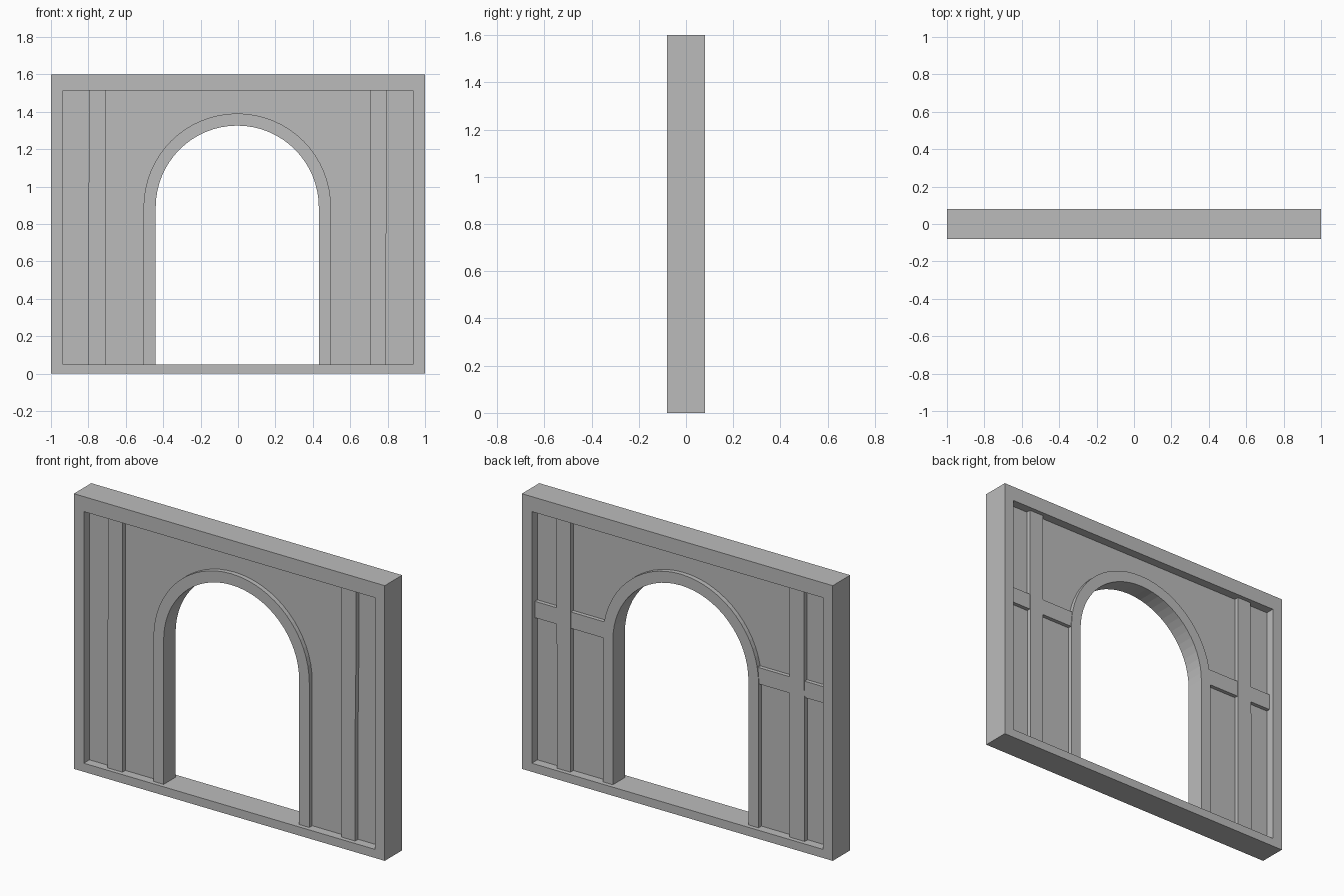
import bpy, bmesh, math

cube = bpy.data.objects.get("Cube")
if cube:
    bpy.data.objects.remove(cube, do_unlink=True)

mat = bpy.data.materials.new("plain grey")
mat.use_nodes = True
grey = (0.5, 0.5, 0.5, 1)
mat.diffuse_color = grey
mat.node_tree.nodes["Principled BSDF"].inputs["Base Color"].default_value = grey


def prism(name, outline, y0, y1):
    """Extrude an (x, z) outline from y0 to y1."""
    bm = bmesh.new()
    face = bm.faces.new([bm.verts.new((x, y0, z)) for x, z in outline])
    ext = bmesh.ops.extrude_face_region(bm, geom=[face])
    verts = [v for v in ext["geom"] if isinstance(v, bmesh.types.BMVert)]
    bmesh.ops.translate(bm, verts=verts, vec=(0, y1 - y0, 0))
    bmesh.ops.recalc_face_normals(bm, faces=bm.faces)
    mesh = bpy.data.meshes.new(name)
    bm.to_mesh(mesh)
    bm.free()
    mesh.materials.append(mat)
    obj = bpy.data.objects.new(name, mesh)
    bpy.context.collection.objects.link(obj)
    return obj


def box(name, x0, x1, z0, z1, y0, y1):
    return prism(name, [(x0, z0), (x1, z0), (x1, z1), (x0, z1)], y0, y1)


FRAME, TRIM, WALL = 0.08, 0.055, 0.028    # half depths
LOW, HIGH, SIDE = 0.05, 1.513, 0.936      # inside of the frame
SPRING, R_IN, R_OUT, CX = 0.89, 0.436, 0.501, -0.004
SEGMENTS = 32


def arc(radius):
    """Half circle from right to left."""
    return [(CX + radius * math.cos(math.pi * i / SEGMENTS),
             SPRING + radius * math.sin(math.pi * i / SEGMENTS))
            for i in range(SEGMENTS + 1)]


# Outer frame
box("frame_bottom", -1, 1, 0, LOW, -FRAME, FRAME)
box("frame_top", -1, 1, HIGH, 1.6, -FRAME, FRAME)
box("frame_side_left", SIDE, 1, LOW, HIGH, -FRAME, FRAME)
box("frame_side_right", -1, -SIDE, LOW, HIGH, -FRAME, FRAME)

# Recessed wall with the arched opening
r_mid = (R_IN + R_OUT) / 2
opening = [(CX + r_mid, LOW)] + arc(r_mid) + [(CX - r_mid, LOW)]
prism("wall_panel", [(-SIDE, LOW), (-SIDE, HIGH), (SIDE, HIGH), (SIDE, LOW)] + opening,
      -WALL, WALL)

# Arch trim and door jambs
prism("arch_trim", arc(R_OUT) + arc(R_IN)[::-1], -TRIM, TRIM)

for side, s in (("left", 1), ("right", -1)):
    x_in, x_out = sorted((CX + s * R_IN, CX + s * R_OUT), key=abs)
    box("door_jamb_" + side, min(x_in, x_out), max(x_in, x_out), LOW, SPRING, -TRIM, TRIM)

    # Upright post, very slightly uneven
    bend = 0.005
    prism("post_" + side,
          [(s * 0.705, LOW), (s * 0.797 - bend, LOW), (s * 0.797 - bend, 0.7),
           (s * 0.797, 1.1), (s * 0.797, HIGH), (s * 0.705, HIGH)], -TRIM, TRIM)

    # Cross rail, on the back only
    a, b = sorted((s * 0.47, s * SIDE))
    box("back_rail_" + side, a, b, SPRING - 0.005, 0.98, 0, TRIM - 0.004)
